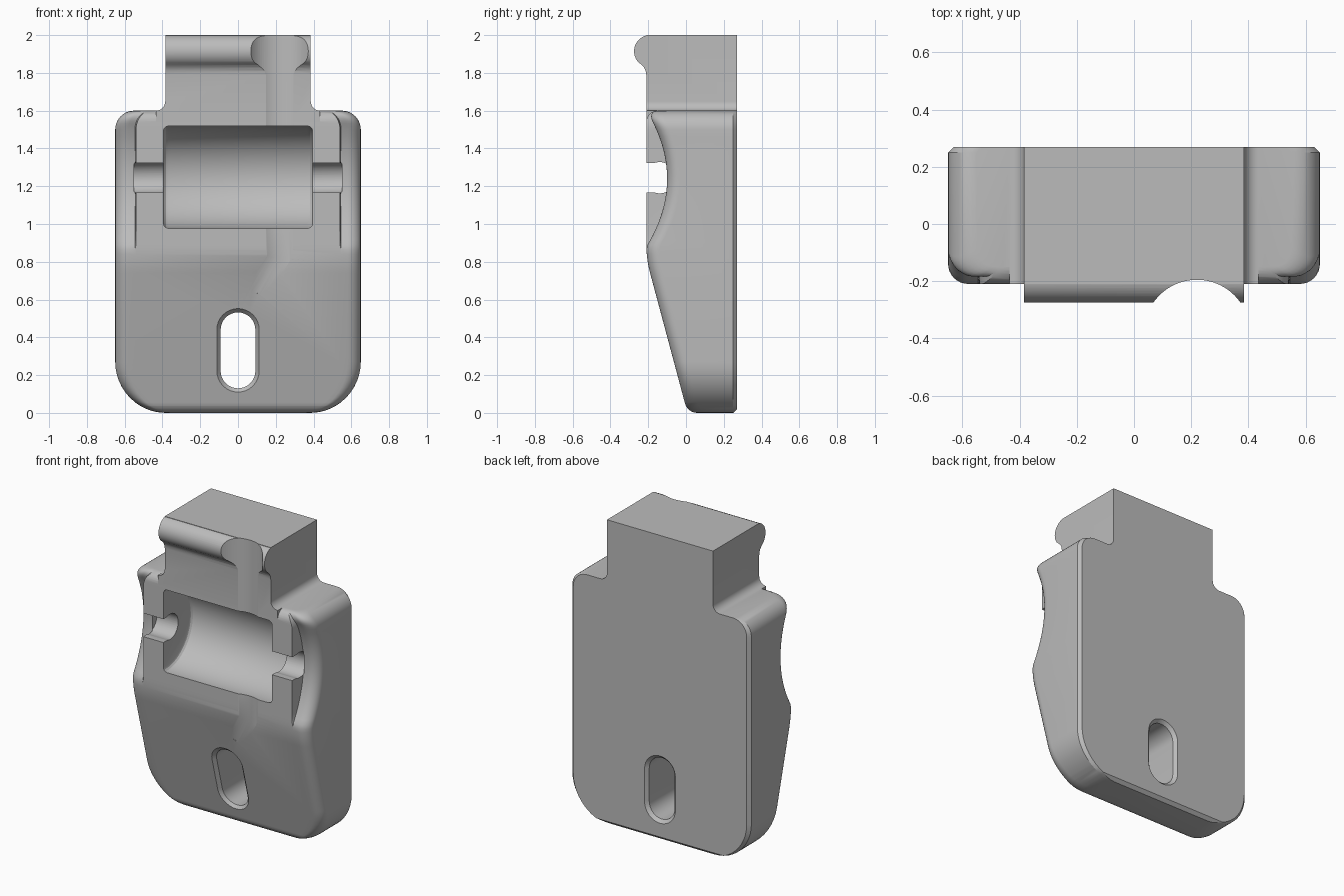
import bpy, bmesh
from math import sin, cos, pi, sqrt, radians
from mathutils import Vector

cube = bpy.data.objects.get("Cube")
if cube:
    bpy.data.objects.remove(cube, do_unlink=True)

grey = bpy.data.materials.new("plain grey")
grey.use_nodes = True
grey.diffuse_color = (0.5, 0.5, 0.5, 1)
grey.node_tree.nodes["Principled BSDF"].inputs["Base Color"].default_value = (0.5, 0.5, 0.5, 1)


def loft(name, rings):
    """Closed solid through rings of equal point count."""
    bm = bmesh.new()
    rows = [[bm.verts.new(p) for p in ring] for ring in rings]
    n = len(rows[0])
    for a, b in zip(rows, rows[1:]):
        for i in range(n):
            j = (i + 1) % n
            bm.faces.new((a[i], a[j], b[j], b[i]))
    bm.faces.new(rows[0][::-1])
    bm.faces.new(rows[-1])
    bmesh.ops.recalc_face_normals(bm, faces=bm.faces)
    bmesh.ops.triangulate(bm, faces=[f for f in bm.faces if len(f.verts) == 4])
    mesh = bpy.data.meshes.new(name)
    bm.to_mesh(mesh)
    bm.free()
    mesh.materials.append(grey)
    obj = bpy.data.objects.new(name, mesh)
    bpy.context.collection.objects.link(obj)
    return obj


def arc(u, v, r, a0, a1, n):
    """Arc points in a plane, angles in degrees."""
    angles = [radians(a0 + (a1 - a0) * i / n) for i in range(n + 1)]
    return [(u + r * cos(a), v + r * sin(a)) for a in angles]


def prism_x(name, profile, half):
    return loft(name, [[(x, y, z) for y, z in profile] for x in (-half, half)])


def rod(name, a, b, r, n=96):
    a, b = Vector(a), Vector(b)
    turn = (b - a).to_track_quat('Z', 'Y')
    circle = [turn @ Vector((r * cos(2 * pi * i / n), r * sin(2 * pi * i / n), 0)) for i in range(n)]
    return loft(name, [[p + c for c in circle] for p in (a, b)])


def combine(target, tool, operation):
    mod = target.modifiers.new("combine", 'BOOLEAN')
    mod.operation, mod.solver, mod.object = operation, 'EXACT', tool
    bpy.context.view_layer.objects.active = target
    bpy.ops.object.modifier_apply(modifier=mod.name)
    bpy.data.objects.remove(tool, do_unlink=True)


# Main body: horizontal sections stacked from bottom to shoulder
WIDTH, SHOULDER, BACK, FRONT = 0.65, 1.6, 0.27, -0.21
SLOPE, EDGE, CHAMFER = 0.267, 0.07, 0.02


def quarter(r, d):
    """Drop of a rounded edge of radius r at distance d from the side."""
    return r - sqrt(r * r - (r - d) ** 2) if d < r else 0


def slope_y(z):
    return 0.008 - SLOPE * z


def front_y(z):
    if z < 0.74:
        y = slope_y(z)
    else:
        y = FRONT + SLOPE * max(0, 0.89 - z) ** 2 / 0.3
    return y + quarter(0.05, z) + quarter(0.06, SHOULDER - z)


def half_section(z):
    w = WIDTH - quarter(0.27, z) - quarter(0.1, SHOULDER - z)
    k = w / WIDTH
    base = front_y(z)
    scoop = 0.11 * max(0, 1 - ((z - 1.24) / 0.36) ** 2)
    back = BACK - max(0, CHAMFER - z)
    points = [(0.54 * k, base), (0.546 * k, base + scoop)]
    for i in range(9):
        a = i * pi / 16
        points.append((w - EDGE * k * (1 - sin(a)), base + scoop + EDGE * (1 - cos(a))))
    return points + [(w, back - CHAMFER), (w - CHAMFER, back)]


levels = {0.27 * (1 - cos(i * pi / 24)) for i in range(13)}
levels |= {0.05 * (1 - cos(i * pi / 12)) for i in range(7)} | {CHAMFER}
levels |= {0.74 + 0.025 * i for i in range(30)}
levels |= {SHOULDER - 0.1 * (1 - cos(i * pi / 20)) for i in range(11)}
rings = []
last = -1
for z in sorted(levels):
    if z - last < 0.0008:
        continue
    last = z
    half = half_section(z)
    rings.append([(x, y, z) for x, y in half] + [(-x, y, z) for x, y in reversed(half)])
body = loft("clamp_body", rings)

# Neck with flared fillets at the shoulder
side = [(0.435, 1.54)] + arc(0.435, 1.65, 0.05, 270, 180, 8) + [(0.385, 2.0)]
outline = side + [(-x, z) for x, z in reversed(side)]
neck = loft("neck", [[(x, y, z) for x, z in outline] for y in (FRONT, BACK)])
combine(body, neck, 'UNION')

# Rounded lip across the top of the neck
lip_profile = [(-0.1, 2.0)] + arc(-0.19, 1.915, 0.085, 90, 225, 18)
lip_profile += [(-0.234, 1.842), (-0.222, 1.828), (-0.214, 1.812), (-0.21, 1.79), (-0.1, 1.79)]
combine(body, prism_x("lip", lip_profile, 0.385), 'UNION')

# Roller recess with softened ends
ends = [(0.395, 0.247), (0.391, 0.259), (0.382, 0.268), (0.367, 0.272)]
stations = [(-x, r) for x, r in ends] + ends[::-1]
roller = loft("roller_cutter", [[(x, y, z) for y, z in arc(-0.19, 1.248, r, 0, 356.25, 95)]
                                for x, r in stations])
combine(body, roller, 'DIFFERENCE')

# Snap-in axle slot
axle = arc(-0.14, 1.245, 0.083, -110, 110, 24) + [(-0.175, 1.322), (-0.4, 1.322),
                                                 (-0.4, 1.168), (-0.175, 1.168)]
combine(body, prism_x("axle_cutter", axle, 0.55), 'DIFFERENCE')

# Cord groove down the front, veering towards the slot
combine(body, rod("groove_cutter", (0.22, -0.38, 0.79), (0.22, -0.38, 2.1), 0.185), 'DIFFERENCE')
combine(body, rod("veer_cutter", (0.22, -0.38, 0.80), (0.1, -0.342, 0.6), 0.185), 'DIFFERENCE')


# Mounting slot, chamfered at both ends
def slot(r, depth):
    points = arc(0, 0.44, r, 0, 180, 16) + arc(0, 0.222, r, 180, 360, 16)
    return [(x, depth(z), z) for x, z in points]


hole = loft("slot_cutter", [
    slot(0.132, lambda z: slope_y(z) - 0.02), slot(0.092, lambda z: slope_y(z) + 0.02),
    slot(0.092, lambda z: BACK - 0.02), slot(0.132, lambda z: BACK + 0.02)])
combine(body, hole, 'DIFFERENCE')

bpy.ops.object.select_all(action='DESELECT')
body.select_set(True)
bpy.context.view_layer.objects.active = body
bpy.ops.object.shade_smooth_by_angle(angle=radians(22))
